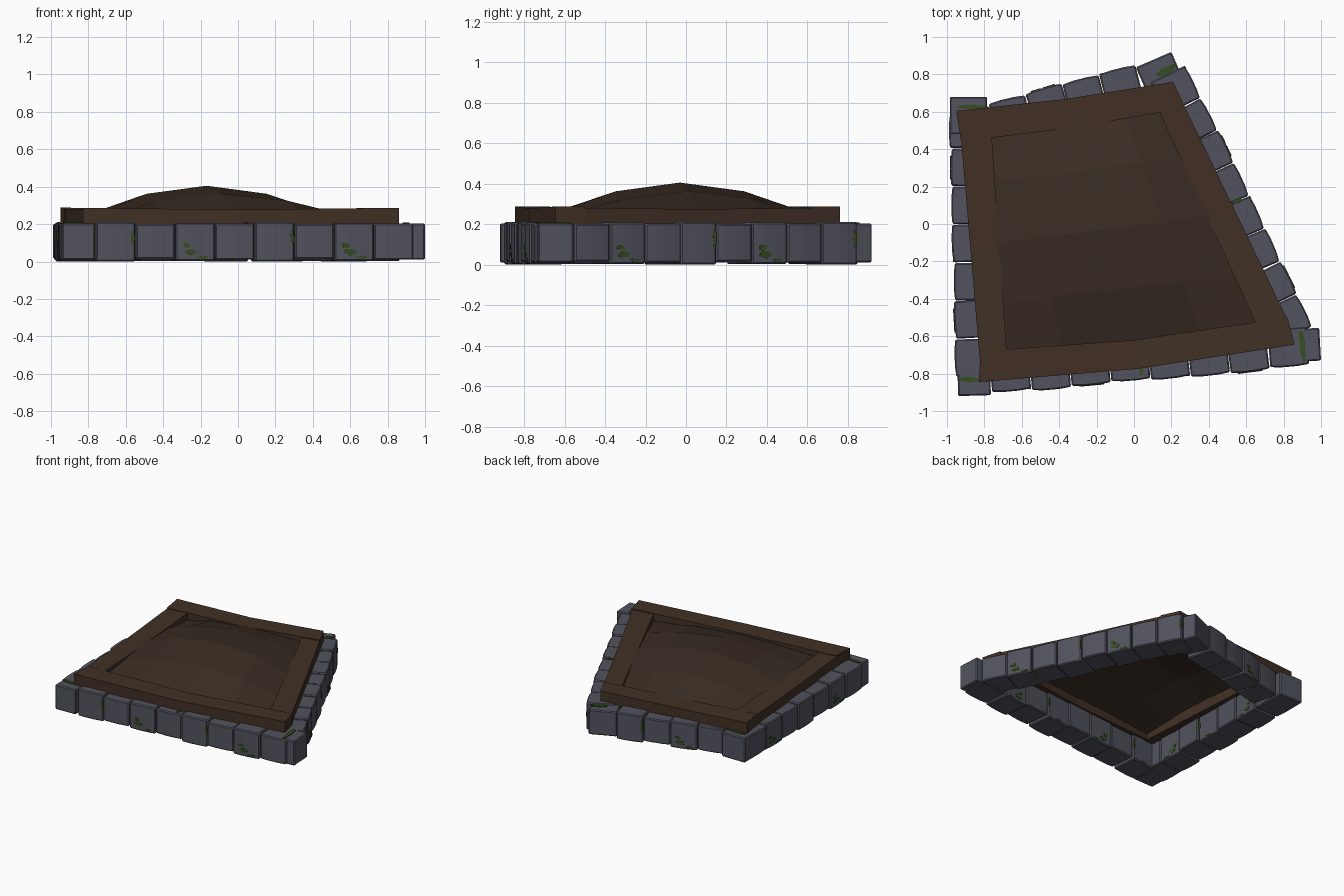
import bpy, bmesh, math, random
from mathutils import Vector

if "Cube" in bpy.data.objects:
    bpy.data.objects.remove(bpy.data.objects["Cube"])

random.seed(4)


def material(name, rgb):
    m = bpy.data.materials.new(name)
    m.diffuse_color = (*rgb, 1)
    m.use_nodes = True
    m.node_tree.nodes["Principled BSDF"].inputs["Base Color"].default_value = m.diffuse_color
    return m


STONE = material("grey stone", (0.085, 0.085, 0.112))
WOOD = material("brown wood", (0.053, 0.030, 0.018))
SOIL = material("dark soil", (0.042, 0.026, 0.017))
MOSS = material("green moss", (0.036, 0.075, 0.014))


def finish(bm, name, mat, smooth=False):
    bmesh.ops.recalc_face_normals(bm, faces=bm.faces)
    me = bpy.data.meshes.new(name)
    bm.to_mesh(me)
    bm.free()
    me.materials.append(mat)
    ob = bpy.data.objects.new(name, me)
    bpy.context.collection.objects.link(ob)
    if smooth:
        bpy.context.view_layer.objects.active = ob
        ob.select_set(True)
        bpy.ops.object.shade_smooth_by_angle(angle=math.radians(30))
        ob.select_set(False)
    return ob


def prism(bm, ring, offset):
    """Closed solid from a ring of points pushed along an offset."""
    a = [bm.verts.new(p) for p in ring]
    b = [bm.verts.new(Vector(p) + offset) for p in ring]
    bm.faces.new(a)
    bm.faces.new(b[::-1])
    n = len(a)
    for i in range(n):
        bm.faces.new((a[i], b[i], b[(i + 1) % n], a[(i + 1) % n]))


def blob(bm, centre, u, v, su, sv, normal):
    """Thin ragged moss plate lying in the u/v plane."""
    ring = []
    for k in range(9):
        r, t = random.uniform(0.7, 1.1), math.tau * k / 9
        ring.append(centre + u * su * r * math.cos(t) + v * sv * r * math.sin(t) - normal * 0.004)
    prism(bm, ring, normal * 0.007)


moss = bmesh.new()
UP = Vector((0, 0, 1))


def stone(name, p, q, kind, bulge=0.006, depth=0.2):
    """Block whose outer face runs p to q; the bed interior lies to the left."""
    p, q = Vector((*p, 0)), Vector((*q, 0))
    length = (q - p).length
    u = (q - p).normalized()
    inward = UP.cross(u)
    z0, z1 = ((0.0, 0.21), (0.015, 0.2), (0.004, 0.207), (0.01, 0.203))[kind]
    shape = [(0, 0), (0.3, -bulge), (0.7, -bulge), (1, 0), (1, depth), (0, depth)]
    bm = bmesh.new()
    prism(bm, [p + u * t * length + inward * d + UP * z0 for t, d in shape], UP * (z1 - z0))
    bmesh.ops.recalc_face_normals(bm, faces=bm.faces)
    bmesh.ops.bevel(bm, geom=[e for e in bm.edges if e.calc_face_angle(0) > 0.8],
                    offset=0.007, segments=1, affect='EDGES')
    finish(bm, name, STONE, True)
    # moss patches: low on some blocks, along the joints on others
    if kind == 2:
        for d, n in ((-bulge, -inward), (depth, inward)):
            face = p + inward * d
            blob(moss, face + u * length * 0.38 + UP * 0.05, u, UP, 0.036, 0.018, n)
            blob(moss, face + u * length * 0.28 + UP * 0.085, u, UP, 0.022, 0.014, n)
            blob(moss, face + u * length * 0.7 + UP * 0.022, u, UP, 0.03, 0.009, n)
    elif kind == 0:
        for d, n in ((0, -inward), (depth, inward)):
            face = p + inward * d
            blob(moss, face + u * length * 0.95 + UP * 0.13, u, UP, 0.011, 0.045, n)
            blob(moss, face + u * length * 0.5 + UP * 0.018, u, UP, 0.03, 0.01, n)


def row(name, a, b, count, start):
    a, b = Vector(a), Vector(b)
    side = Vector((b.y - a.y, a.x - b.x)).normalized()
    for i in range(count):
        j0, j1 = (random.uniform(-0.008, 0.006) for _ in range(2))
        p = a.lerp(b, (i + 0.01) / count) + side * j0
        q = a.lerp(b, (i + 0.99) / count) + side * j1
        stone(f"{name}_{i + 1}", p, q, (i + start) % 4)


# stone border, counter-clockwise from the front left
row("front_stone", (-0.76, -0.903), (0.94, -0.755), 8, 0)
row("right_stone", (0.95, -0.55), (0.275, 0.85), 8, 1)
row("back_stone", (0.01, 0.845), (-0.78, 0.645), 4, 0)
row("left_stone", (-0.985, 0.61), (-0.945, -0.82), 7, 1)

# corner stones
stone("front_left_corner_stone", (-0.94, -0.92), (-0.765, -0.915), 3, 0)
stone("front_right_corner_stone", (1.0, -0.73), (0.99, -0.555), 3, 0)
stone("back_right_corner_stone", (0.2, 0.92), (0.01, 0.838), 3, 0)
stone("back_left_corner_stone", (-0.785, 0.68), (-0.985, 0.68), 3, 0)

# moss on top of the corners
for x, y, ang, su, sv in ((0.18, 0.825, 0.5, 0.065, 0.024), (0.9, -0.65, 1.7, 0.09, 0.016),
                          (-0.885, -0.83, 0, 0.06, 0.018), (-0.87, 0.625, 0, 0.1, 0.012),
                          (0.55, 0.125, 0.5, 0.04, 0.012), (0.04, -0.78, 1.4, 0.035, 0.012)):
    u = Vector((math.cos(ang), math.sin(ang), 0))
    blob(moss, Vector((x, y, 0.206)), u, UP.cross(u), su, sv, UP)
finish(moss, "moss_patches", MOSS)


def plank(name, outer, inner, z0, z1, bow, sag):
    """Board between two edges, its middle section bowed outward and sagging."""
    bm = bmesh.new()
    o0, o1, i0, i1 = (Vector((*c, 0)) for c in (*outer, *inner))
    out = ((o0 + o1) - (i0 + i1)).normalized()
    rings = []
    for t in (0, 0.5, 1):
        m = 1 - abs(2 * t - 1)
        o = o0.lerp(o1, t) + out * bow * m
        i = i0.lerp(i1, t) + out * bow * m
        top = UP * (z1 - sag * m)
        rings.append([bm.verts.new(c) for c in (o + UP * z0, o + top, i + top, i + UP * z0)])
    for a, b in zip(rings, rings[1:]):
        for k in range(4):
            bm.faces.new((a[k], a[(k + 1) % 4], b[(k + 1) % 4], b[k]))
    bm.faces.new(rings[0])
    bm.faces.new(rings[-1][::-1])
    finish(bm, name, WOOD)


# wooden frame lying on the stones
plank("front_plank", ((-0.83, -0.845), (0.86, -0.645)), ((-0.82, -0.68), (0.82, -0.5)), 0.198, 0.287, 0.03, 0.01)
plank("back_plank", ((-0.95, 0.605), (0.21, 0.76)), ((-0.925, 0.44), (0.275, 0.62)), 0.198, 0.288, -0.015, 0.012)
plank("left_plank", ((-0.925, 0.46), (-0.825, -0.72)), ((-0.76, 0.46), (-0.68, -0.7)), 0.195, 0.282, 0, 0.006)
plank("right_plank", ((0.27, 0.63), (0.82, -0.51)), ((0.13, 0.61), (0.66, -0.55)), 0.195, 0.28, 0, 0.006)

# soil mound: 4 x 4 faceted patch stretched over the bed
bm = bmesh.new()
c00, c10, c11, c01 = (Vector(c) for c in
                      ((-0.76, -0.75, 0), (0.75, -0.58, 0), (0.2, 0.68, 0), (-0.86, 0.53, 0)))
HEIGHT = {(0, 0): 0.405, (0, 1): 0.362, (1, 1): 0.325, (0, 2): 0.25, (1, 2): 0.24, (2, 2): 0.215}
grid = []
for i in range(5):
    for j in range(5):
        p = c00.lerp(c10, i / 4).lerp(c01.lerp(c11, i / 4), j / 4)
        p.z = HEIGHT[tuple(sorted((abs(i - 2), abs(j - 2))))]
        grid.append(bm.verts.new(p))
for i in range(4):
    for j in range(4):
        k = i * 5 + j
        bm.faces.new((grid[k], grid[k + 5], grid[k + 6], grid[k + 1]))
finish(bm, "soil_mound", SOIL)
